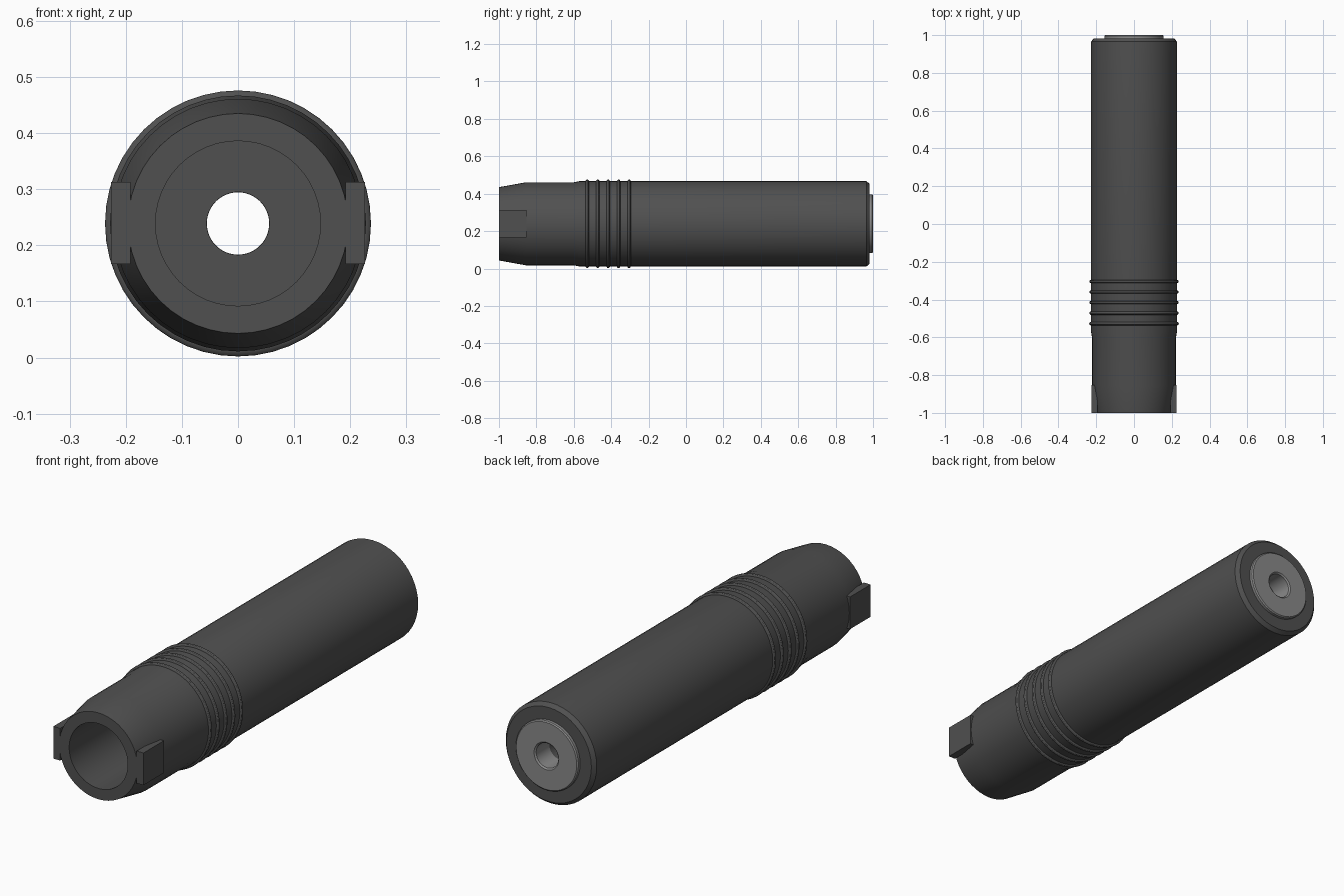
import bpy, bmesh, math

if "Cube" in bpy.data.objects:
    bpy.data.objects.remove(bpy.data.objects["Cube"])

AXIS_Z = 0.239      # height of the tube axis
SIDES = 48


def material(name, rgb):
    m = bpy.data.materials.new(name)
    m.diffuse_color = (*rgb, 1)
    m.use_nodes = True
    m.node_tree.nodes["Principled BSDF"].inputs["Base Color"].default_value = m.diffuse_color
    return m


dark = material("dark grey metal", (0.08, 0.08, 0.08))
light = material("light grey metal", (0.25, 0.25, 0.25))


def finish(bm, name, mat, smooth=True):
    bmesh.ops.recalc_face_normals(bm, faces=bm.faces)
    me = bpy.data.meshes.new(name)
    bm.to_mesh(me)
    bm.free()
    me.materials.append(mat)
    ob = bpy.data.objects.new(name, me)
    bpy.context.collection.objects.link(ob)
    if smooth:
        bpy.ops.object.select_all(action='DESELECT')
        ob.select_set(True)
        bpy.context.view_layer.objects.active = ob
        bpy.ops.object.shade_smooth_by_angle(angle=math.radians(30))
    return ob


def lathe(name, profile, mat):
    """Revolve a closed (y, radius) profile around the tube axis."""
    bm = bmesh.new()
    rows = []
    for i in range(SIDES):
        a = 2 * math.pi * i / SIDES
        rows.append([bm.verts.new((r * math.cos(a), y, AXIS_Z + r * math.sin(a)))
                     for y, r in profile])
    n = len(profile)
    for i in range(SIDES):
        p, q = rows[i], rows[(i + 1) % SIDES]
        for j in range(n):
            k = (j + 1) % n
            bm.faces.new((p[j], p[k], q[k], q[j]))
    return finish(bm, name, mat)


# Tube body: tapered muzzle, step, long barrel, wide front socket and narrow bore
lathe("tube_body", [
    (-1.0, 0.147), (-1.0, 0.196), (-0.855, 0.222), (-0.60, 0.222), (-0.57, 0.228),
    (0.965, 0.228), (0.982, 0.213), (0.982, 0.056), (-0.50, 0.056), (-0.50, 0.147)], dark)

# Rounded grip rings
for i in range(5):
    y = -0.528 + i * 0.056
    ring = [(y + 0.009 * math.cos(t * math.pi / 6), 0.227 + 0.010 * math.sin(t * math.pi / 6))
            for t in range(7)]
    lathe(f"grip_ring_{i + 1}", ring + [(y - 0.009, 0.222), (y + 0.009, 0.222)], dark)

# Light end cap with a softened rim and hole edge
lathe("end_cap", [
    (0.97, 0.157), (0.995, 0.157), (1.0, 0.152), (1.0, 0.062), (0.994, 0.0555),
    (0.90, 0.0555), (0.90, 0.075), (0.97, 0.075)], light)

# Flat side lugs at the front
for side, name in ((-1, "left_lug"), (1, "right_lug")):
    bm = bmesh.new()
    bmesh.ops.create_cube(bm, size=1)
    for v in bm.verts:
        v.co = (side * 0.209 + v.co.x * 0.034, -0.9265 + v.co.y * 0.147,
                0.240 + v.co.z * 0.146)
    finish(bm, name, dark, smooth=False)
